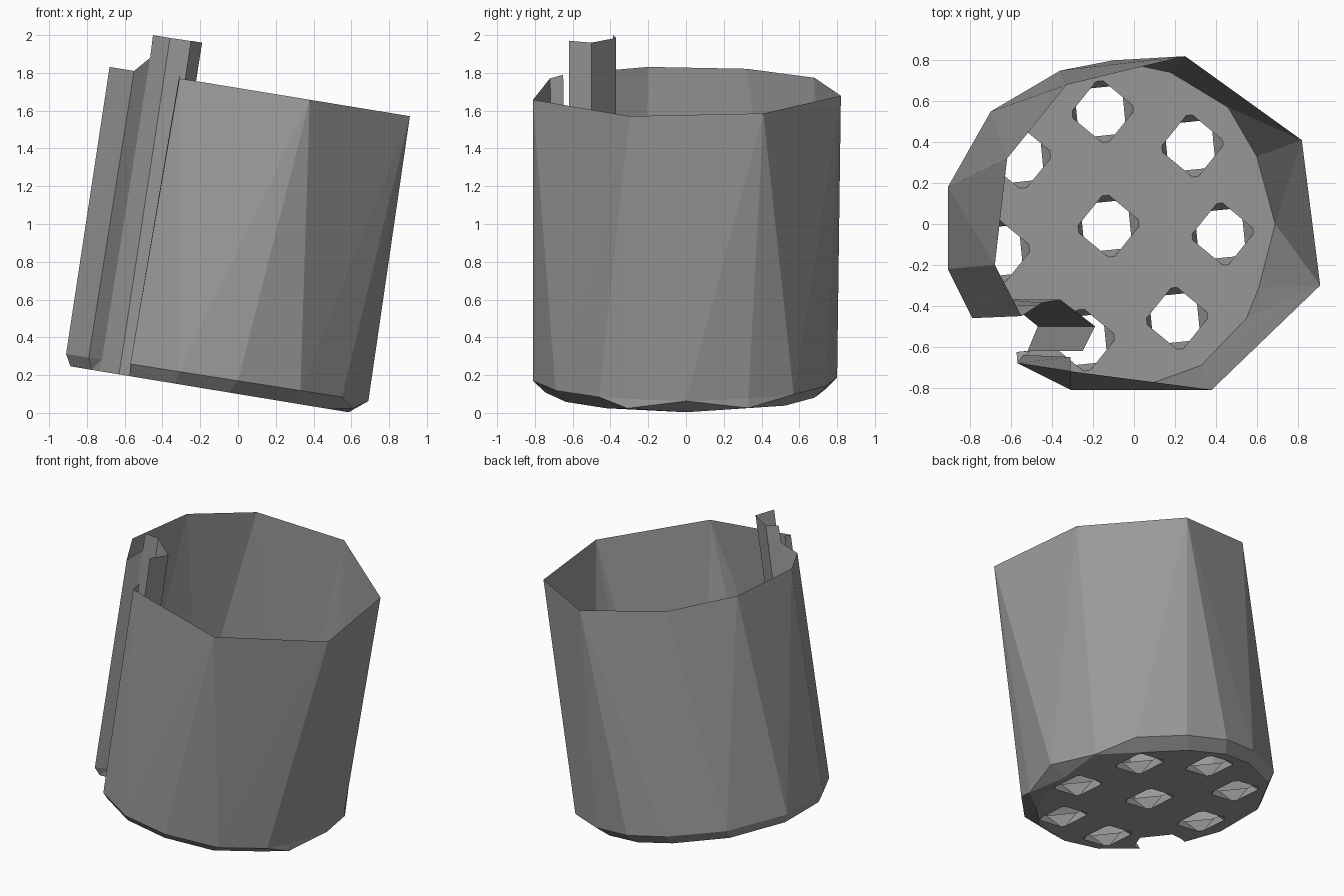
import bpy, bmesh
from math import atan2, radians, sin, cos, tau
from mathutils import Matrix, Vector

if "Cube" in bpy.data.objects:
    bpy.data.objects.remove(bpy.data.objects["Cube"])

TILT = radians(9.2)
grey = bpy.data.materials.new("dark_grey")
grey.diffuse_color = (0.33, 0.33, 0.33, 1)
grey.use_nodes = True
grey.node_tree.nodes["Principled BSDF"].inputs["Base Color"].default_value = grey.diffuse_color


def make_object(name, bm):
    bmesh.ops.recalc_face_normals(bm, faces=bm.faces)
    me = bpy.data.meshes.new(name)
    bm.to_mesh(me)
    bm.free()
    me.materials.append(grey)
    ob = bpy.data.objects.new(name, me)
    bpy.context.collection.objects.link(ob)
    return ob


def on_plane(pts, z0, slope):
    """Lift 2D outline points onto a plane that falls towards +x."""
    return [Vector((x, y, z0 - slope * x)) for x, y in pts]


def angles(pts, cx):
    out = []
    for p in pts:
        a = atan2(p.y, p.x - cx)
        while out and a < out[-1] - 0.5:
            a += tau
        out.append(a)
    return out


def zip_skin(bm, low, high, al, ah):
    """Bridge two open chains of unequal count with triangles."""
    i = j = 0
    while i < len(low) - 1 or j < len(high) - 1:
        if j == len(high) - 1 or (i < len(low) - 1 and al[i] + al[i + 1] < ah[j] + ah[j + 1]):
            bm.faces.new((low[i], low[i + 1], high[j]))
            i += 1
        else:
            bm.faces.new((low[i], high[j + 1], high[j]))
            j += 1


# Outlines, counter-clockwise from one side of the slot to the other
lower = [(-0.57, -0.68), (-0.31, -0.81), (0.0, -0.81), (0.33, -0.69), (0.55, -0.46),
         (0.61, -0.31), (0.69, 0.0), (0.60, 0.33), (0.46, 0.57), (0.18, 0.74),
         (-0.10, 0.80), (-0.36, 0.75), (-0.70, 0.55), (-0.91, 0.18), (-0.91, -0.22),
         (-0.79, -0.46)]
rim = [(-0.31, -0.72), (0.38, -0.81), (0.91, -0.30), (0.82, 0.41), (0.25, 0.82),
       (-0.33, 0.68), (-0.62, 0.32), (-0.68, -0.20), (-0.55, -0.45)]
notch = [(-0.72, -0.40), (-0.62, -0.37), (-0.46, -0.50), (-0.51, -0.62)]

# Tilted cup wall
low_pts, rim_pts = on_plane(lower, 0.17, 0.156), on_plane(rim, 1.72, 0.164)
bm = bmesh.new()
lv = [bm.verts.new(p) for p in low_pts]
rv = [bm.verts.new(p) for p in rim_pts]
zip_skin(bm, lv, rv, angles(low_pts, -0.11), angles(rim_pts, 0.115))
# small flange turned in along the slot edge
g0, g1 = bm.verts.new((-0.54, -0.64, 0.26)), bm.verts.new((-0.31, -0.65, 1.79))
bm.faces.new((lv[0], rv[0], g1, g0))
make_object("cup_wall", bm)

# Folded channel strip rising inside the slot
bm = bmesh.new()
b = [bm.verts.new(p) for p in [low_pts[-1]] + on_plane(notch, 0.17, 0.156)]
top_a = bm.verts.new(rim_pts[-1])
step = bm.verts.new((-0.465, -0.395, 1.88))
top_b = bm.verts.new((-0.45, -0.385, 2.0))
top_c = bm.verts.new((-0.36, -0.37, 1.985))
top_d = bm.verts.new((-0.19, -0.50, 1.96))
top_e = bm.verts.new((-0.25, -0.62, 1.97))
bm.faces.new((b[0], b[1], step, top_a))
bm.faces.new((b[1], b[2], top_c, top_b, step))
bm.faces.new((b[2], b[3], top_d, top_c))
bm.faces.new((b[3], b[4], top_e, top_d))
make_object("slot_channel", bm)

# Base slab with an uneven chamfered underside
bm = bmesh.new()
upper = on_plane(lower + notch, 0.17, 0.156)
small = [((x + 0.12) * 0.92 - 0.16, y * 0.92) for x, y in lower]
for i in (5, 7):
    small[i] = lower[i]
under = on_plane(small + [(x - 0.01, y) for x, y in notch], 0.10, 0.165)
for i in (5, 7):
    under[i].z += 0.025
uv = [bm.verts.new(p) for p in upper]
dv = [bm.verts.new(p) for p in under]
bm.faces.new(uv)
bm.faces.new(dv[::-1])
n = len(uv)
for i in range(n):
    k = (i + 1) % n
    bm.faces.new((dv[i], dv[k], uv[k], uv[i]))
bmesh.ops.triangulate(bm, faces=bm.faces)
base = make_object("perforated_base", bm)

# Drain holes: square at both ends, twisted in between; one in the middle, seven around
holes = [(-0.13, -0.01)]
for deg, r in ((43, .56), (93, .55), (143, .54), (194, .55), (258, .58), (306, .57), (355, .56)):
    holes.append((-0.13 + r * cos(radians(deg)), r * sin(radians(deg))))
bm = bmesh.new()
for x, y in holes:
    m = Matrix.Translation((x, y, 0.135 - 0.16 * x)) @ Matrix.Rotation(TILT, 4, 'Y')
    pts = []
    for z, turn in ((0.048, 0.1), (-0.048, 0.1 + tau / 8)):
        for k in range(4):
            a = turn + k * tau / 4
            pts.append(bm.verts.new(m @ Vector((0.157 * cos(a), 0.157 * sin(a), z))))
    top, bot = pts[:4], pts[4:]
    bm.faces.new(top)
    bm.faces.new(bot[::-1])
    for k in range(4):
        bm.faces.new((top[k], bot[k], top[(k + 1) % 4]))
        bm.faces.new((bot[k], bot[(k + 1) % 4], top[(k + 1) % 4]))
cutter = make_object("hole_cutter", bm)
cutter.hide_render = True
mod = base.modifiers.new("holes", 'BOOLEAN')
mod.operation, mod.solver, mod.object = 'DIFFERENCE', 'EXACT', cutter
mod.use_self = True
bpy.context.view_layer.objects.active = base
bpy.ops.object.modifier_apply(modifier=mod.name)
bpy.data.objects.remove(cutter)
